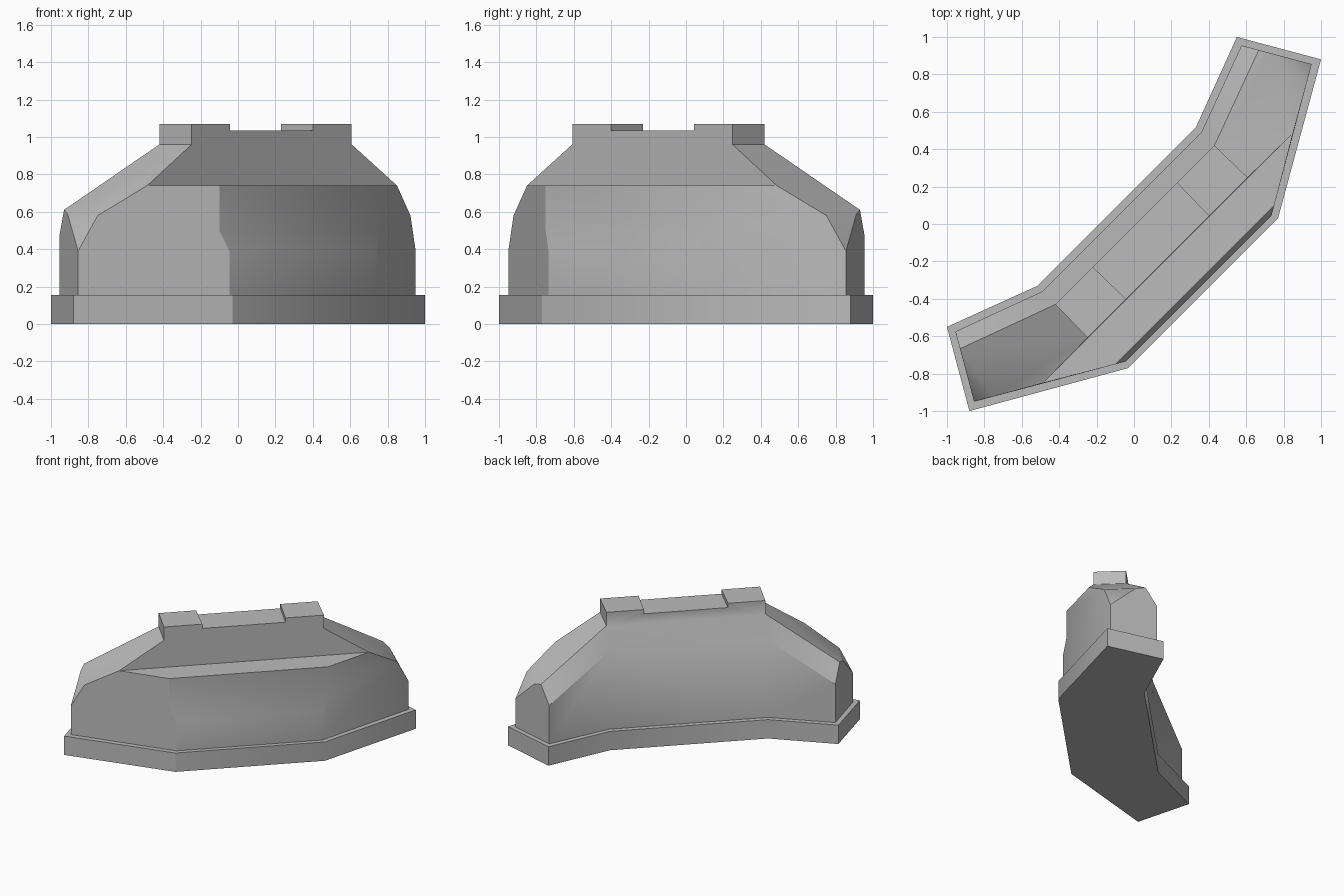
import bpy, bmesh, math

if "Cube" in bpy.data.objects:
    bpy.data.objects.remove(bpy.data.objects["Cube"], do_unlink=True)

grey = bpy.data.materials.new("plain_grey")
grey.use_nodes = True
grey.diffuse_color = (0.5, 0.5, 0.5, 1)
grey.node_tree.nodes["Principled BSDF"].inputs["Base Color"].default_value = (0.5, 0.5, 0.5, 1)


def build(name, points, half_faces, centre_faces):
    """Mesh from one half's named corners, mirrored across the diagonal plane y = -x.
    A tilde after a name means its mirrored twin."""
    bm = bmesh.new()
    verts = {}
    for key, (x, y, z) in points.items():
        verts[key] = bm.verts.new((x, y, z))
        verts[key + "~"] = bm.verts.new((-y, -x, z))
    for face in half_faces:
        keys = face.split()
        bm.faces.new([verts[k] for k in keys])
        bm.faces.new([verts[k + "~"] for k in reversed(keys)])
    for face in centre_faces:          # path on one half, closed through its mirror
        keys = face.split()
        bm.faces.new([verts[k] for k in keys] + [verts[k + "~"] for k in reversed(keys)])
    bmesh.ops.recalc_face_normals(bm, faces=bm.faces)
    mesh = bpy.data.meshes.new(name)
    bm.to_mesh(mesh)
    bm.free()
    mesh.materials.append(grey)
    obj = bpy.data.objects.new(name, mesh)
    bpy.context.collection.objects.link(obj)
    bpy.ops.object.select_all(action='DESELECT')
    obj.select_set(True)
    bpy.context.view_layer.objects.active = obj
    bpy.ops.object.shade_smooth_by_angle(angle=math.radians(35))
    # keep the right-hand convex corner crisp
    for e in mesh.edges:
        ends = [mesh.vertices[i].co for i in e.vertices]
        if all(-0.12 < c.x < 0 and c.y < -0.7 for c in ends):
            e.use_edge_sharp = True
    return obj


# Plinth: bent strip footprint
PLINTH = 0.155
plan = {"inner": (-0.515, -0.33), "end_in": (-1, -0.55),
        "end_out": (-0.88, -1), "outer": (-0.03, -0.77)}
corners = {}
for key, (x, y) in plan.items():
    corners[key + "0"] = (x, y, 0)
    corners[key + "1"] = (x, y, PLINTH)
names = list(plan)
build("plinth", corners,
      [f"{a}0 {b}0 {b}1 {a}1" for a, b in zip(names, names[1:])],
      ["inner0 inner1", "outer0 outer1",
       " ".join(n + "0" for n in names), " ".join(n + "1" for n in names)])

# Barrier body with sloping ends, front shelf and notched top rail
RAIL, TOP, NOTCH = 0.96, 1.07, 1.035
body = {
    "in0": (-0.49, -0.36, PLINTH), "in1": (-0.49, -0.36, 0.79),
    "ei0": (-0.955, -0.575, PLINTH), "ei1": (-0.955, -0.575, 0.47),
    "peak": (-0.93, -0.667, 0.61), "brow": (-0.91, -0.742, 0.585),
    "eo0": (-0.855, -0.95, PLINTH), "eo1": (-0.855, -0.95, 0.39),
    "cheek": (-0.75, -0.922, 0.58), "shelf": (-0.485, -0.85, 0.74),
    "out0": (-0.045, -0.735, PLINTH), "out1": (-0.045, -0.735, 0.39),
    "out2": (-0.10, -0.75, 0.5), "out3": (-0.10, -0.75, 0.74),
    "a0": (-0.42, -0.43, RAIL), "a1": (-0.42, -0.43, TOP),
    "b0": (-0.248, -0.608, RAIL), "b1": (-0.248, -0.608, TOP),
    "na": (-0.22, -0.23, NOTCH), "na1": (-0.22, -0.23, TOP),
    "nb": (-0.042, -0.402, NOTCH), "nb1": (-0.042, -0.402, TOP),
}
build("body", body, [
    "in0 ei0 ei1 in1",                              # inner wall of the wing
    "in1 ei1 peak a0",                              # inner slope of the wing
    "ei0 eo0 eo1 brow peak ei1",                    # end wall
    "brow eo1 cheek",                               # clipped corner
    "a0 peak brow cheek shelf b0",                  # sloping roof
    "eo0 out0 out1 out2 out3 shelf cheek eo1",      # outer wall of the wing
    "a0 b0 b1 a1", "a1 b1 nb1 na1", "na1 nb1 nb na",  # raised rail block
], [
    "in0 in1", "in1 a0",                            # inner wall and slope
    "a0 a1 na1 na", "na nb",                        # rail back and notch floor
    "shelf b0 b1 nb1 nb", "shelf out3",             # front plate and shelf
    "out3 out2", "out2 out1", "out1 out0",          # outer wall
    "in0 ei0 eo0 out0",                             # underside
])
